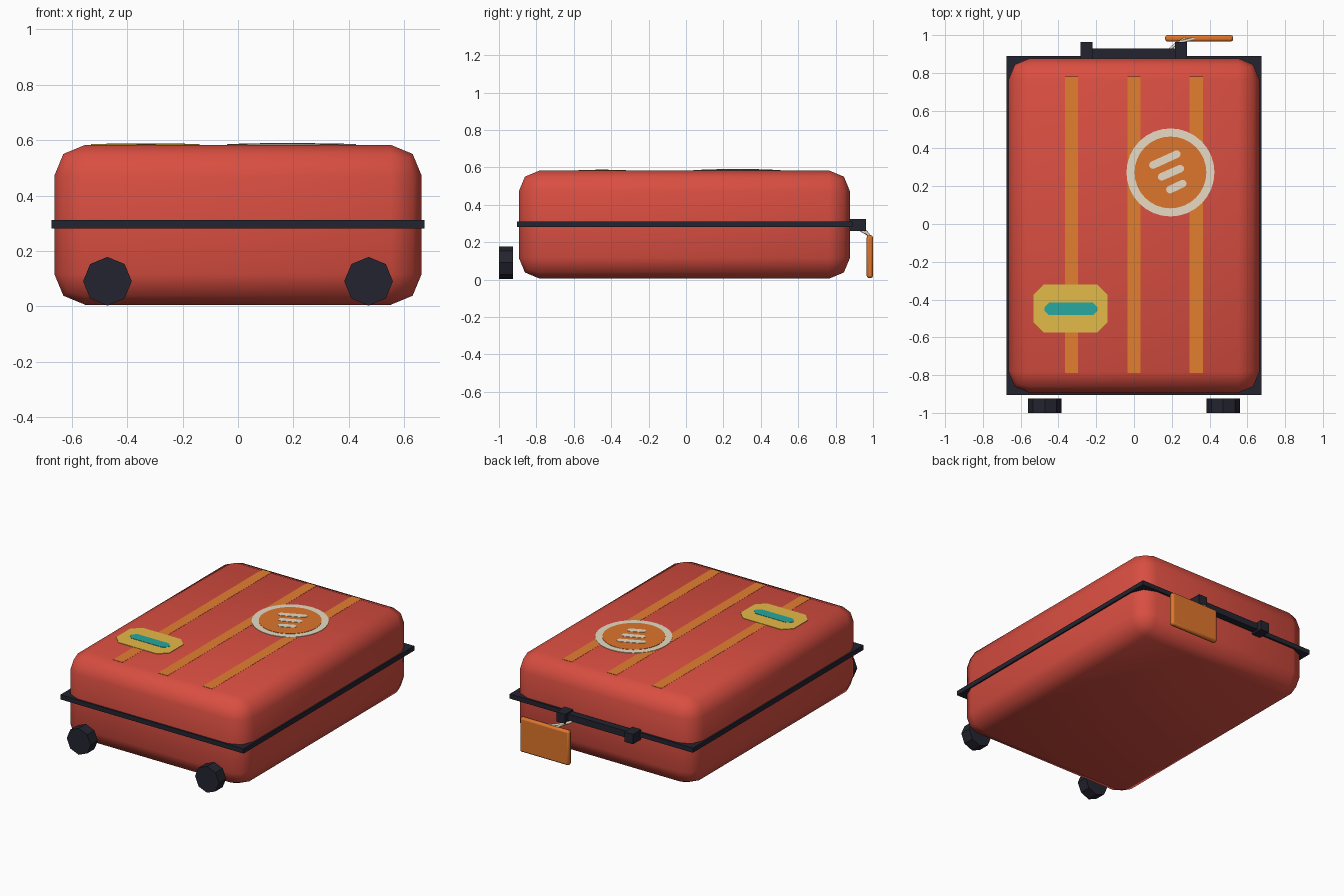
import bpy, math
from mathutils import Vector

if "Cube" in bpy.data.objects:
    bpy.data.objects.remove(bpy.data.objects["Cube"])


def material(name, rgb):
    m = bpy.data.materials.new(name)
    lin = [(c / 255 / 12.92) if c < 11 else ((c / 255 + 0.055) / 1.055) ** 2.4 for c in rgb]
    m.diffuse_color = (*lin, 1)
    m.use_nodes = True
    m.node_tree.nodes["Principled BSDF"].inputs["Base Color"].default_value = m.diffuse_color
    return m


RED = material("shell red", (217, 78, 65))
DARK = material("dark trim", (36, 36, 48))
STRIPE = material("stripe orange", (228, 126, 48))
ORANGE = material("tag orange", (222, 118, 44))
CREAM = material("cream", (232, 220, 196))
YELLOW = material("label yellow", (228, 186, 72))
TEAL = material("teal", (38, 168, 160))
TOP = 0.583


def box(name, lo, hi, mat, bevel=0, segments=1, smooth=False):
    lo, hi = Vector(lo), Vector(hi)
    bpy.ops.mesh.primitive_cube_add(size=1, location=(lo + hi) / 2)
    o = bpy.context.object
    o.name = name
    o.scale = hi - lo
    bpy.ops.object.transform_apply(location=False, rotation=False, scale=True)
    o.data.materials.append(mat)
    if bevel:
        b = o.modifiers.new("rounding", "BEVEL")
        b.width, b.segments = bevel, segments
    if smooth:
        bpy.ops.object.shade_smooth()
    return o


def plate(name, outline, z, mat, height=0.002):
    """Thin flat decal from a counter-clockwise outline."""
    n = len(outline)
    verts = [(x, y, z) for x, y in outline] + [(x, y, z + height) for x, y in outline]
    faces = [tuple(reversed(range(n))), tuple(range(n, 2 * n))]
    faces += [(i, (i + 1) % n, n + (i + 1) % n, n + i) for i in range(n)]
    me = bpy.data.meshes.new(name)
    me.from_pydata(verts, [], faces)
    me.materials.append(mat)
    o = bpy.data.objects.new(name, me)
    bpy.context.collection.objects.link(o)
    return o


def chamfered(x0, x1, y0, y1, c):
    return [(x0 + c, y0), (x1 - c, y0), (x1, y0 + c), (x1, y1 - c),
            (x1 - c, y1), (x0 + c, y1), (x0, y1 - c), (x0, y0 + c)]


def circle(cx, cy, r, n=32):
    return [(cx + r * math.cos(2 * math.pi * i / n), cy + r * math.sin(2 * math.pi * i / n))
            for i in range(n)]


def capsule(a, b, r, n=6):
    """Outline of a round-ended bar from a to b."""
    ang = math.atan2(b[1] - a[1], b[0] - a[0]) - math.pi / 2
    pts = []
    for k, (cx, cy) in enumerate((b, a)):
        pts += [(cx + r * math.cos(ang + math.pi * (k + i / n)),
                 cy + r * math.sin(ang + math.pi * (k + i / n))) for i in range(n + 1)]
    return pts


# Rounded shell and the square-cornered seam band
box("shell", (-0.664, -0.894, 0.005), (0.664, 0.877, TOP), RED, 0.112, 2, True)
box("seam_band", (-0.674, -0.904, 0.28), (0.674, 0.89, 0.311), DARK)

# Wheels
for side, x in (("left", -0.472), ("right", 0.472)):
    bpy.ops.mesh.primitive_cylinder_add(vertices=8, radius=0.088, depth=0.076,
                                        location=(x, -0.962, 0.09),
                                        rotation=(math.pi / 2, 0, 0))
    wheel = bpy.context.object
    wheel.name = side + "_wheel"
    wheel.data.materials.append(DARK)

# Carry handle with its two end blocks
box("handle_bar", (-0.25, 0.885, 0.272), (0.25, 0.93, 0.315), DARK)
for side, x in (("left", -0.252), ("right", 0.248)):
    box(side + "_handle_block", (x - 0.032, 0.87, 0.26), (x + 0.032, 0.963, 0.325), DARK)

# Luggage tag and its cord
box("luggage_tag", (0.165, 0.966, 0.008), (0.525, 1.0, 0.237), ORANGE, 0.012, 2, True)
bpy.ops.object.shade_smooth_by_angle(angle=math.radians(50))
cu = bpy.data.curves.new("tag_cord", "CURVE")
cu.dimensions = "3D"
cu.bevel_depth, cu.bevel_resolution = 0.008, 1
cu.use_fill_caps = True
for path in ([(0.19, 0.925, 0.27), (0.23, 0.96, 0.258), (0.32, 0.982, 0.23)],
             [(0.20, 0.935, 0.265), (0.25, 0.968, 0.245), (0.27, 0.982, 0.23)]):
    sp = cu.splines.new("POLY")
    sp.points.add(len(path) - 1)
    for p, co in zip(sp.points, path):
        p.co = (*co, 1)
cu.materials.append(CREAM)
bpy.context.collection.objects.link(bpy.data.objects.new("tag_cord", cu))

# Long stripes on the lid
for name, x in (("left", -0.331), ("middle", 0), ("right", 0.329)):
    plate(name + "_stripe", [(x - 0.035, -0.79), (x + 0.035, -0.79),
                             (x + 0.035, 0.78), (x - 0.035, 0.78)], TOP - 0.001, STRIPE)

# Round sticker with slanted dashes
plate("round_sticker_rim", circle(0.193, 0.273, 0.233), TOP, CREAM, 0.003)
plate("round_sticker_disc", circle(0.193, 0.273, 0.19), TOP, ORANGE, 0.005)
for i, (a, b) in enumerate((((0.1, 0.312), (0.227, 0.37)),
                            ((0.146, 0.25), (0.245, 0.293)),
                            ((0.19, 0.182), (0.258, 0.214)))):
    plate(f"sticker_dash_{i + 1}", capsule(a, b, 0.02), TOP, CREAM, 0.007)

# Rectangular label with a teal bar
plate("label", chamfered(-0.532, -0.14, -0.575, -0.32, 0.055), TOP, YELLOW, 0.003)
plate("label_bar", chamfered(-0.475, -0.192, -0.483, -0.415, 0.026), TOP, TEAL, 0.005)
